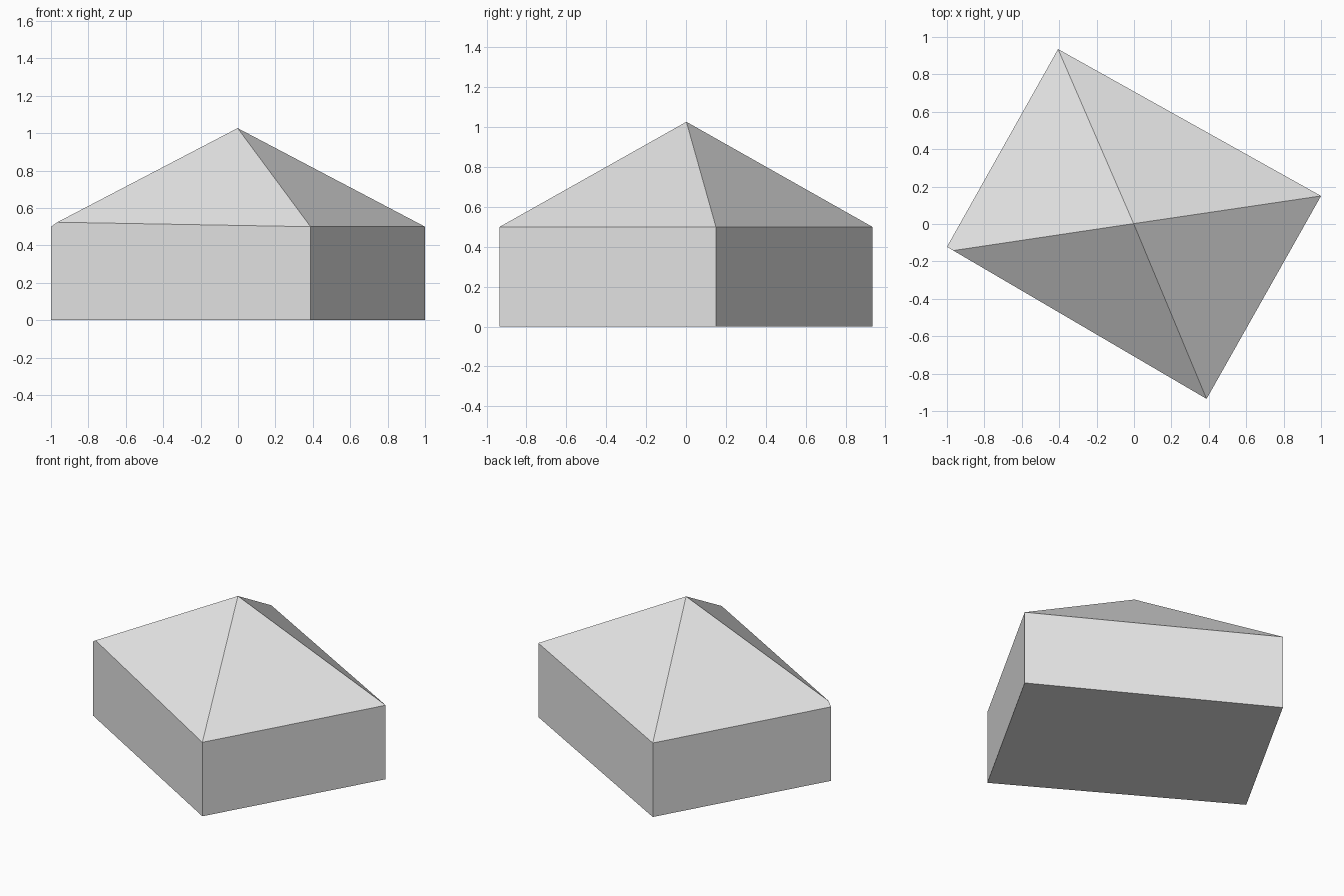
import bpy

cube = bpy.data.objects.get("Cube")
if cube:
    bpy.data.objects.remove(cube, do_unlink=True)

# Single plain material
grey = bpy.data.materials.new("light_grey")
grey.use_nodes = True
colour = (0.8, 0.8, 0.8, 1)
grey.diffuse_color = colour
grey.node_tree.nodes["Principled BSDF"].inputs["Base Color"].default_value = colour


def add_mesh(name, verts, faces):
    mesh = bpy.data.meshes.new(name)
    mesh.from_pydata(verts, [], faces)
    mesh.materials.append(grey)
    mesh.update()
    obj = bpy.data.objects.new(name, mesh)
    bpy.context.collection.objects.link(obj)
    return obj


EAVES = 0.5
# Footprint, counter-clockwise: left, front, right, back corner
plan = [(-1, -0.122), (0.388, -0.935), (1, 0.15), (-0.406, 0.935)]
base = [(x, y, 0) for x, y in plan]
eaves = [(x, y, EAVES) for x, y in plan]
hip_foot = (-0.966, -0.142, 0.524)   # raised end of the left hip
apex = (-0.002, 0.002, 1.027)

# One closed block: floor, walls and hipped roof share their edges
L, F, R, B, HIP, TOP = 4, 5, 6, 7, 8, 9
floor = [(3, 2, 1, 0)]
walls = [(0, 1, F, HIP, L), (1, 2, R, F), (2, 3, B, R), (3, 0, L, B)]
roof = [(HIP, F, TOP), (F, R, TOP), (R, B, TOP), (B, L, HIP, TOP)]
add_mesh("house_block", base + eaves + [hip_foot, apex], floor + walls + roof)
